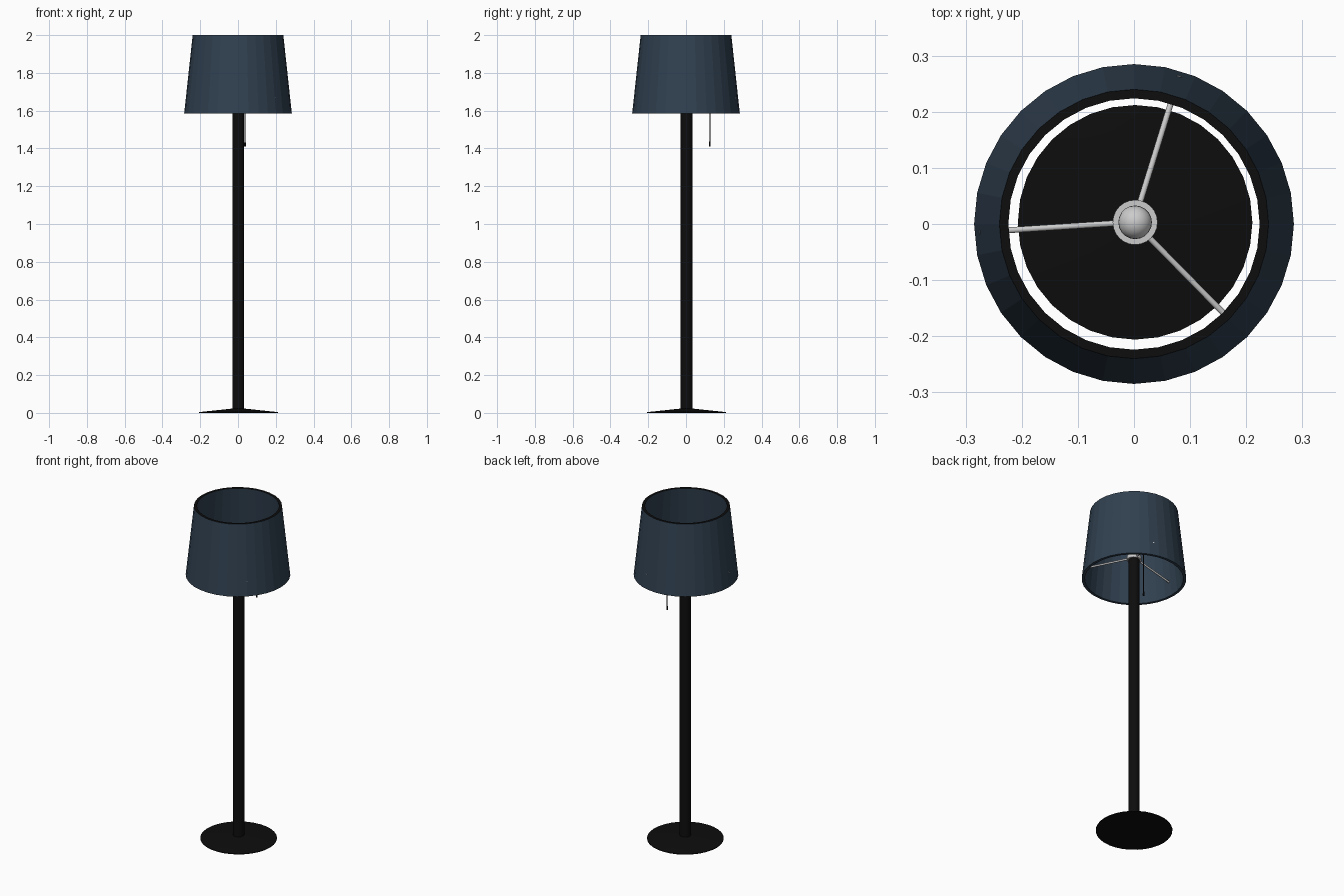
import bpy, bmesh, math
from mathutils import Vector

if "Cube" in bpy.data.objects:
    bpy.data.objects.remove(bpy.data.objects["Cube"])


def material(name, rgb):
    m = bpy.data.materials.new(name)
    m.diffuse_color = (*rgb, 1)
    m.use_nodes = True
    m.node_tree.nodes["Principled BSDF"].inputs["Base Color"].default_value = m.diffuse_color
    return m


BLUE = material("navy fabric", (0.03, 0.052, 0.08))
BLACK = material("black metal", (0.004, 0.004, 0.004))
STEEL = material("pale steel", (0.6, 0.6, 0.6))


def lathe(name, profile, sides, mats, centre=(0, 0), closed=False, smooth=True):
    """Revolve (radius, z) points around a vertical axis."""
    bm = bmesh.new()
    rings = []
    for r, z in profile:
        if r == 0:
            rings.append([bm.verts.new((centre[0], centre[1], z))] * sides)
        else:
            rings.append([bm.verts.new((centre[0] + r * math.cos(math.tau * i / sides),
                                        centre[1] + r * math.sin(math.tau * i / sides), z))
                          for i in range(sides)])
    if closed:
        rings.append(rings[0])
    for a, b in zip(rings, rings[1:]):
        for i in range(sides):
            j = (i + 1) % sides
            corners = list(dict.fromkeys([a[i], a[j], b[j], b[i]]))
            bm.faces.new(corners)
    bmesh.ops.recalc_face_normals(bm, faces=bm.faces)
    mesh = bpy.data.meshes.new(name)
    bm.to_mesh(mesh)
    bm.free()
    obj = bpy.data.objects.new(name, mesh)
    bpy.context.collection.objects.link(obj)
    for m in mats:
        mesh.materials.append(m)
    if smooth:
        bpy.ops.object.select_all(action='DESELECT')
        obj.select_set(True)
        bpy.context.view_layer.objects.active = obj
        bpy.ops.object.shade_smooth_by_angle(angle=math.radians(35))
    return obj


def rod(name, start, end, radius, mat):
    a, b = Vector(start), Vector(end)
    bpy.ops.mesh.primitive_cylinder_add(vertices=10, radius=radius, depth=(b - a).length,
                                        location=(a + b) / 2)
    obj = bpy.context.object
    obj.name = name
    obj.rotation_euler = (b - a).to_track_quat('Z', 'Y').to_euler()
    obj.data.materials.append(mat)
    bpy.ops.object.shade_smooth_by_angle(angle=math.radians(50))
    return obj


# Tapered fabric shade with a black top rim
shade = lathe("shade", [(0.285, 1.585), (0.24, 2.0), (0.224, 2.0), (0.269, 1.585)], 32,
              [BLUE, BLACK], closed=True, smooth=False)
for p in shade.data.polygons:
    if p.center.z > 1.99:
        p.material_index = 1

# Shallow conical foot and straight pole
C = (0.002, 0.003)
lathe("base", [(0, 0), (0.209, 0), (0.209, 0.004), (0.04, 0.022), (0, 0.022)], 32, [BLACK], C)
lathe("pole", [(0, 0.02), (0.031, 0.02), (0.031, 1.705), (0, 1.705)], 20, [BLACK], C)

# Hub ring and rounded bulb
lathe("hub", [(0, 1.7), (0.04, 1.7), (0.04, 1.722), (0, 1.722)], 24, [STEEL], C)
dome = [(0.03 * math.cos(a), 1.76 + 0.03 * math.sin(a))
        for a in (math.radians(15 * i) for i in range(6))]
lathe("bulb", [(0, 1.722), (0.03, 1.722)] + dome + [(0, 1.79)], 20, [STEEL], C)

# Three arms sloping down to the shade wall
for i, deg in enumerate((73, 183, -45)):
    c, s = math.cos(math.radians(deg)), math.sin(math.radians(deg))
    rod(f"arm_{i + 1}", (0.03 * c, 0.03 * s + 0.003, 1.712),
        (0.275 * c, 0.275 * s, 1.665), 0.0055, STEEL)

# Pull cord with small pull
rod("pull_cord", (0.037, 0.126, 1.692), (0.037, 0.126, 1.42), 0.0025, BLACK)
lathe("cord_pull", [(0, 1.41), (0.005, 1.412), (0.005, 1.425), (0.0025, 1.44), (0, 1.44)],
      10, [BLACK], (0.037, 0.126))
